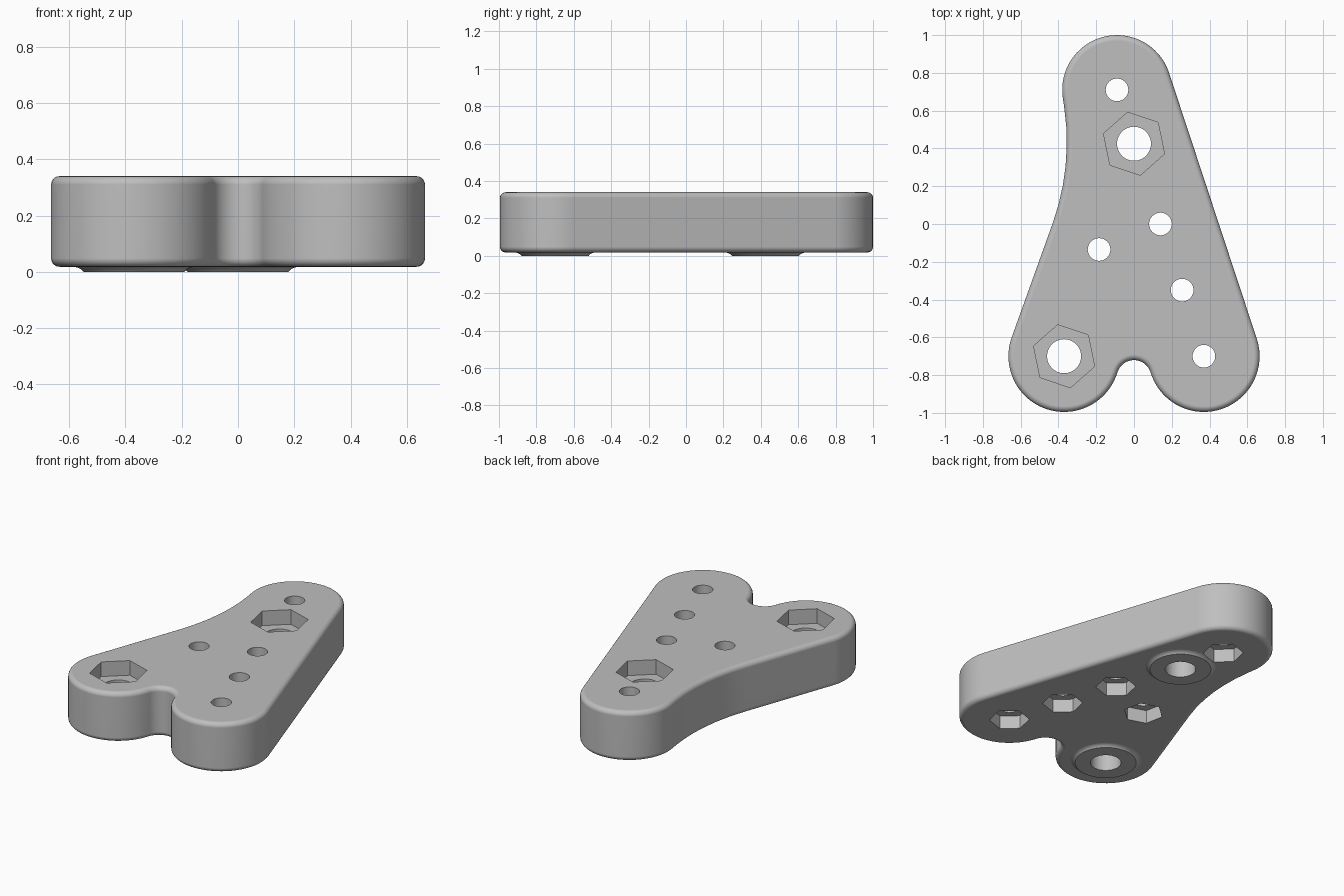
import bpy, bmesh, math
from mathutils import Vector

cube = bpy.data.objects.get("Cube")
if cube:
    bpy.data.objects.remove(cube)

grey = bpy.data.materials.new("plain_grey")
grey.use_nodes = True
grey.diffuse_color = (0.52, 0.52, 0.52, 1)
grey.node_tree.nodes["Principled BSDF"].inputs["Base Color"].default_value = grey.diffuse_color

BASE, TOP, ROUND = 0.018, 0.34, 0.03
BIG_HOLES = [(-0.37, -0.70), (0.0, 0.425)]
LINE_HOLES = [(-0.09, 0.71), (0.14, 0.0), (0.255, -0.35), (0.37, -0.70)]
SIDE_HOLE = (-0.185, -0.135)
LINE_TURN, BOSS_TURN = math.radians(18), math.radians(41.5)


def loft(name, rings):
    """Closed solid through a stack of equal-length point rings."""
    bm = bmesh.new()
    rows = [[bm.verts.new(p) for p in ring] for ring in rings]
    for low, high in zip(rows, rows[1:]):
        for i in range(len(low)):
            j = (i + 1) % len(low)
            bm.faces.new((low[i], low[j], high[j], high[i]))
    bm.faces.new(rows[0][::-1])
    bm.faces.new(rows[-1])
    bmesh.ops.recalc_face_normals(bm, faces=bm.faces)
    mesh = bpy.data.meshes.new(name)
    bm.to_mesh(mesh)
    bm.free()
    mesh.materials.append(grey)
    obj = bpy.data.objects.new(name, mesh)
    bpy.context.collection.objects.link(obj)
    return obj


def lathe(name, centre, profile, sides=48, turn=0.0):
    """Upright solid of revolution from (radius, height) pairs."""
    angles = [turn + math.tau * i / sides for i in range(sides)]
    return loft(name, [[(centre[0] + r * math.cos(a), centre[1] + r * math.sin(a), z)
                        for a in angles] for r, z in profile])


def combine(body, tool, operation):
    mod = body.modifiers.new("combine", 'BOOLEAN')
    mod.operation, mod.solver, mod.object = operation, 'EXACT', tool
    bpy.context.view_layer.objects.active = body
    bpy.ops.object.modifier_apply(modifier=mod.name)
    bpy.data.objects.remove(tool)


def tangent_outline(circles):
    """(centre, radius, normal) samples round tangent circles; negative radius is concave."""
    normals = []
    for i, (c, r) in enumerate(circles):
        c2, r2 = circles[(i + 1) % len(circles)]
        d = c2 - c
        a = min(1.0, (r - r2) / d.length)
        d.normalize()
        n = d * a + Vector((d.y, -d.x)) * math.sqrt(1 - a * a)
        normals.append(math.atan2(n.y, n.x))
    samples = []
    for i, (c, r) in enumerate(circles):
        start = normals[i - 1]
        sweep = (normals[i] - start) % math.tau
        if r < 0:
            sweep -= math.tau
        steps = max(6, math.ceil(abs(sweep) / 0.1))
        for k in range(steps + 1):
            t = start + sweep * k / steps
            samples.append((c, r, Vector((math.cos(t), math.sin(t)))))
    return samples


# Plate outline: three lobes, front notch and hollow right flank
outline = tangent_outline([
    (Vector((-0.37, -0.70)), 0.295),
    (Vector((0, -0.8115)), -0.091),
    (Vector((0.37, -0.70)), 0.295),
    (Vector((-0.09, 0.71)), 0.29),
    (Vector((-1.627, 0.433)), -1.271),
])

# Plate with rounded top and bottom rims
steps = [math.pi / 2 * k / 5 for k in range(6)]
rim = [(ROUND * (1 - math.sin(t)), ROUND * (1 - math.cos(t))) for t in steps]
layers = [(i, BASE + h) for i, h in rim] + [(i, TOP - h) for i, h in reversed(rim)]
rings = []
for inset, z in layers:
    points = [c + n * (r - inset) for c, r, n in outline]
    rings.append([(p.x, p.y, z) for p in points])
plate = loft("mounting_plate", rings)
bm = bmesh.new()
bm.from_mesh(plate.data)
bmesh.ops.remove_doubles(bm, verts=bm.verts, dist=0.0005)
bm.to_mesh(plate.data)
bm.free()

# Flared bosses underneath, with hexagonal pockets on top and through holes
for spot in BIG_HOLES:
    combine(plate, lathe("boss", spot, [(0.18, 0), (0.187, 0.008), (0.198, 0.014),
                                        (0.215, BASE + 0.001), (0.215, 0.05)]), 'UNION')
    combine(plate, lathe("hex_cutter", spot, [(0.17, TOP - 0.095), (0.17, 0.5)],
                         6, BOSS_TURN), 'DIFFERENCE')
    combine(plate, lathe("hole_cutter", spot, [(0.09, -0.1), (0.09, 0.5)]), 'DIFFERENCE')

# Small through holes with hexagonal pockets underneath
for spot, turn in [(s, LINE_TURN) for s in LINE_HOLES] + [(SIDE_HOLE, BOSS_TURN)]:
    combine(plate, lathe("hex_cutter", spot, [(0.118, -0.1), (0.118, BASE + 0.085)],
                         6, turn), 'DIFFERENCE')
    combine(plate, lathe("hole_cutter", spot, [(0.06, -0.1), (0.06, 0.5)], 32), 'DIFFERENCE')

# Smooth curved sides, crisp pocket edges
bpy.ops.object.select_all(action='DESELECT')
plate.select_set(True)
bpy.context.view_layer.objects.active = plate
bpy.ops.object.shade_smooth_by_angle(angle=math.radians(30))
weighted = plate.modifiers.new("flat_caps", 'WEIGHTED_NORMAL')
weighted.keep_sharp = True
